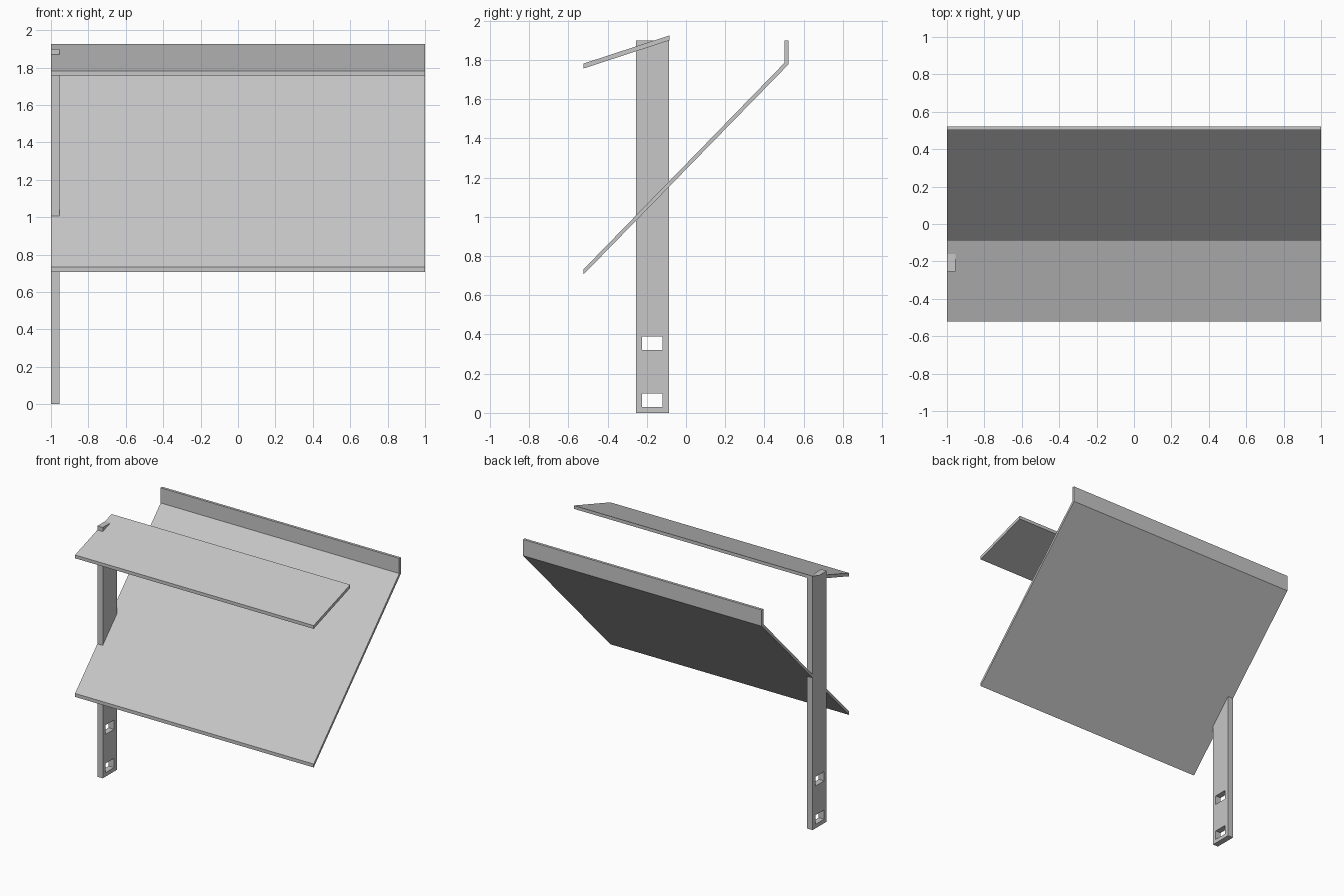
import bpy
import bmesh

cube = bpy.data.objects.get("Cube")
if cube:
    bpy.data.objects.remove(cube, do_unlink=True)

GREY = (0.57, 0.57, 0.57, 1.0)
mat = bpy.data.materials.new("plain grey")
mat.use_nodes = True
mat.diffuse_color = GREY
mat.node_tree.nodes["Principled BSDF"].inputs["Base Color"].default_value = GREY


def extrude_profile(name, profile, x0, x1):
    """Sweep a closed (y, z) outline along x."""
    bm = bmesh.new()
    face = bm.faces.new([bm.verts.new((x0, y, z)) for y, z in profile])
    swept = bmesh.ops.extrude_face_region(bm, geom=[face])["geom"]
    verts = [g for g in swept if isinstance(g, bmesh.types.BMVert)]
    bmesh.ops.translate(bm, verts=verts, vec=(x1 - x0, 0, 0))
    bmesh.ops.recalc_face_normals(bm, faces=bm.faces)
    mesh = bpy.data.meshes.new(name)
    bm.to_mesh(mesh)
    bm.free()
    mesh.materials.append(mat)
    obj = bpy.data.objects.new(name, mesh)
    bpy.context.collection.objects.link(obj)
    return obj


def rect(y0, y1, z0, z1):
    return [(y0, z0), (y1, z0), (y1, z1), (y0, z1)]


# Sloping shelf with an upright lip at the back
extrude_profile("sloped_shelf", [
    (-0.522, 0.707), (0.522, 1.777), (0.522, 1.9),
    (0.502, 1.9), (0.502, 1.785), (-0.522, 0.733)], -1, 1)

# Slightly tilted upper panel
extrude_profile("top_panel", [
    (-0.522, 1.757), (-0.085, 1.9), (-0.085, 1.925), (-0.522, 1.782)], -1, 1)

# Side post with two rectangular mounting slots
post = extrude_profile("side_post", rect(-0.255, -0.087, 0, 1.9), -1, -0.955)
for i, z in enumerate((0.03, 0.32)):
    cutter = extrude_profile(f"slot_cutter_{i + 1}",
                             rect(-0.225, -0.12, z, z + 0.07), -1.1, -0.9)
    cutter.hide_render = True
    cutter.hide_set(True)
    cut = post.modifiers.new(f"slot_{i + 1}", "BOOLEAN")
    cut.operation = "DIFFERENCE"
    cut.solver = "EXACT"
    cut.object = cutter
